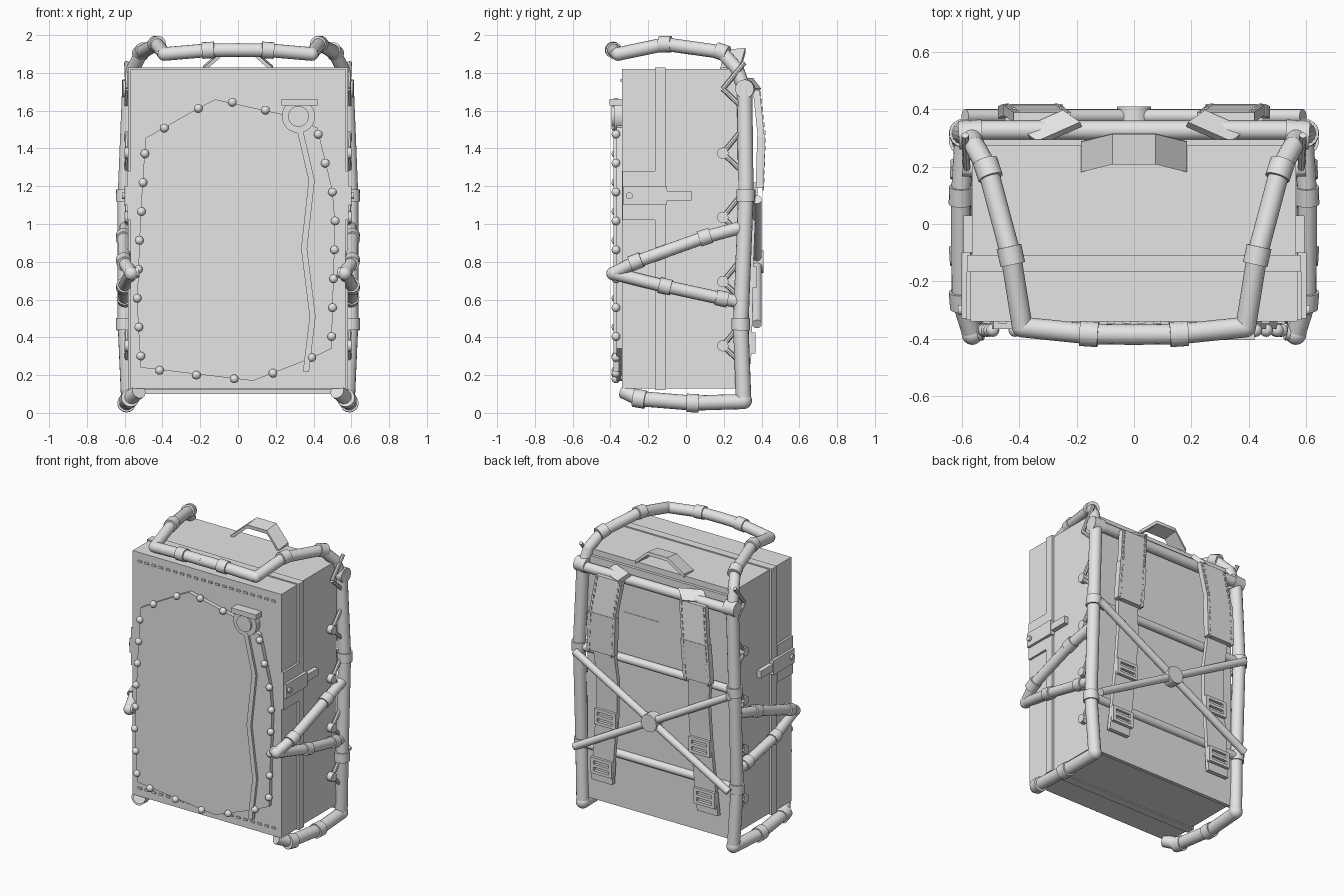
import bpy, bmesh, math
from mathutils import Vector, Matrix

if "Cube" in bpy.data.objects:
    bpy.data.objects.remove(bpy.data.objects["Cube"])

grey = bpy.data.materials.new("light_grey")
grey.diffuse_color = (0.78, 0.78, 0.78, 1)
grey.use_nodes = True
grey.node_tree.nodes["Principled BSDF"].inputs["Base Color"].default_value = grey.diffuse_color


def finish(name, bm, mirror=False):
    bmesh.ops.recalc_face_normals(bm, faces=bm.faces)
    me = bpy.data.meshes.new(name)
    bm.to_mesh(me)
    bm.free()
    me.materials.append(grey)
    me.shade_smooth()
    me.set_sharp_from_angle(angle=math.radians(35))
    ob = bpy.data.objects.new(name, me)
    bpy.context.collection.objects.link(ob)
    if mirror:
        ob.modifiers.new("mirror", 'MIRROR')
    return ob


def box(bm, x, y, z):
    """Box from (min, max) pairs."""
    c = Vector(((x[0] + x[1]) / 2, (y[0] + y[1]) / 2, (z[0] + z[1]) / 2))
    size = (x[1] - x[0], y[1] - y[0], z[1] - z[0], 1)
    bmesh.ops.create_cube(bm, size=1, matrix=Matrix.Translation(c) @ Matrix.Diagonal(size))


def rod(bm, a, b, r, sides=16):
    a, b = Vector(a), Vector(b)
    d = b - a
    m = Matrix.Translation((a + b) / 2) @ d.to_track_quat('Z', 'Y').to_matrix().to_4x4()
    bmesh.ops.create_cone(bm, cap_ends=True, segments=sides, radius1=r, radius2=r,
                          depth=d.length, matrix=m)


def ball(bm, p, r):
    bmesh.ops.create_uvsphere(bm, u_segments=16, v_segments=8, radius=r,
                              matrix=Matrix.Translation(p))


def tube(bm, pts, r, collars=()):
    """Bent pipe with rounded joints and collars on the listed points."""
    pts = [Vector(p) for p in pts]
    for a, b in zip(pts, pts[1:]):
        rod(bm, a, b, r)
    for i, p in enumerate(pts):
        if i in collars:
            d = (pts[min(i + 1, len(pts) - 1)] - pts[max(i - 1, 0)]).normalized() * 0.032
            rod(bm, p - d, p + d, r * 1.22)
        elif 0 < i < len(pts) - 1:
            ball(bm, p, r)


def ribbon(bm, pts, wide, thick):
    """Flat strip: a rectangle with half-extents wide and thick swept along pts."""
    w, t = Vector(wide), Vector(thick)
    rings = [[bm.verts.new(Vector(p) + o) for o in (w + t, t - w, -w - t, w - t)] for p in pts]
    for a, b in zip(rings, rings[1:]):
        for i in range(4):
            j = (i + 1) % 4
            bm.faces.new((a[i], a[j], b[j], b[i]))
    bm.faces.new(rings[0])
    bm.faces.new(rings[-1][::-1])


def along(pts, step, start=0.0):
    """Points evenly spaced on a polyline."""
    out, need = [], start
    for a, b in zip(pts, pts[1:]):
        a, b = Vector(a), Vector(b)
        n = (b - a).length
        while need < n:
            out.append(a.lerp(b, need / n))
            need += step
        need -= n
    return out


# Case body, closing band and back plate
bm = bmesh.new()
box(bm, (-.57, .57), (-.34, -.165), (.13, 1.82))
box(bm, (-.565, .565), (-.165, .275), (.13, 1.82))
finish("case_body", bm)
bm = bmesh.new()
box(bm, (-.582, .582), (-.165, -.108), (.122, 1.828))
finish("closing_band", bm)
bm = bmesh.new()
box(bm, (-.55, .55), (.27, .295), (.10, 1.78))
finish("back_plate", bm)
bm = bmesh.new()
box(bm, (0, .27), (.29, .298), (1.15, 1.46))
finish("back_patch", bm)

# Raised front cover with studs round its edge
edge = [(-.12, 1.66), (.24, 1.58), (.42, 1.51), (.50, 1.18), (.515, 1.0), (.495, .34),
        (.39, .29), (.08, .17), (-.515, .24), (-.535, .58), (-.515, 1.08), (-.49, 1.455),
        (-.20, 1.62)]
bm = bmesh.new()
front = [bm.verts.new((x, -.367, z)) for x, z in edge]
back = [bm.verts.new((x, -.335, z)) for x, z in edge]
bm.faces.new(front)
for i in range(len(edge)):
    j = (i + 1) % len(edge)
    bm.faces.new((front[i], front[j], back[j], back[i]))
finish("front_cover", bm)
studs = [(-.03, 1.645), (.145, 1.603), (-.39, 1.508), (-.21, 1.612), (.39, .293),
         (.185, .21), (-.02, .18), (-.22, .2), (-.415, .225)]
studs += [(x, 1.475 - i * .153) for i, x in
          enumerate((.425, .462, .5, .515, .511, .506, .501, .496))]
studs += [(x, 1.372 - i * .153) for i, x in
          enumerate((-.493, -.503, -.512, -.522, -.528, -.534, -.525, -.515))]
bm = bmesh.new()
for x, z in studs:
    ball(bm, (x, -.371, z), .023)
finish("cover_studs", bm)

# Stitched rows on the front
bm = bmesh.new()
for z in (1.76, .187):
    for i in range(20):
        x = -.513 + i * .054
        box(bm, (x - .014, x + .014), (-.347, -.339), (z - .007, z + .007))
finish("front_stitches", bm)

# Front zip strip, ring and crossbar
bm = bmesh.new()
ribbon(bm, [(.325, -.37, 1.51), (.39, -.37, 1.23), (.35, -.37, .87), (.395, -.37, .51),
            (.36, -.37, .22)], (.016, 0, 0), (0, .014, 0))
finish("zip_strip", bm)
bm = bmesh.new()
rod(bm, (.32, -.34, 1.57), (.32, -.382, 1.57), .088, 24)
rod(bm, (.32, -.34, 1.57), (.32, -.395, 1.57), .055, 24)
box(bm, (.23, .42), (-.405, -.34), (1.627, 1.662))
finish("zip_pull", bm)

# Side latches
bm = bmesh.new()
box(bm, (.56, .585), (-.335, -.165), (1.02, 1.28))
box(bm, (.57, .602), (-.33, -.10), (1.10, 1.20))
box(bm, (.56, .596), (-.10, .03), (1.125, 1.175))
rod(bm, (.58, -.30, 1.15), (.615, -.30, 1.15), .018)
finish("side_latch", bm, True)

# Rear frame uprights with collars and top end caps
bm = bmesh.new()
tube(bm, [(.572, .31, 1.74), (.596, .317, 1.15), (.596, .29, .47), (.578, .305, .065)],
     .041, (1, 2))
rod(bm, (.53, .315, 1.715), (.612, .31, 1.715), .05)
ball(bm, (.578, .305, .065), .045)
finish("frame_upright", bm, True)

# Frame cross bars
bm = bmesh.new()
rod(bm, (-.57, .327, 1.71), (.57, .327, 1.71), .034)
for z, y in ((1.15, .317), (.47, .30)):
    rod(bm, (-.595, y, z), (.595, y, z), .028)
finish("frame_crossbars", bm)

# Diagonal brace with a central hub
bm = bmesh.new()
for s in (-1, 1):
    rod(bm, (-.59, .376, .80 - s * .33), (.59, .376, .80 + s * .33), .025)
rod(bm, (0, .34, .80), (0, .41, .80), .06)
finish("diagonal_brace", bm)

# Bottom runners
bm = bmesh.new()
tube(bm, [(.578, .305, .06), (.59, .035, .052), (.575, -.245, .075), (.525, -.33, .115)],
     .04, (1, 2))
finish("bottom_runner", bm, True)

# Top guard rail
bm = bmesh.new()
tube(bm, [(.572, .31, 1.71), (.555, .27, 1.82), (.51, .19, 1.91), (.43, -.11, 1.952),
          (.39, -.36, 1.90), (.157, -.384, 1.92), (0, -.386, 1.921)], .036, (2, 3, 5))
finish("top_rail", bm, True)

# Side arms meeting at the front
bm = bmesh.new()
tube(bm, [(.594, .285, .98), (.605, .10, .93), (.603, -.265, .80), (.565, -.385, .738)],
     .034, (1, 2))
tube(bm, [(.594, .27, .59), (.60, .19, .605), (.603, -.11, .67), (.565, -.385, .738)],
     .034, (1, 2))
ball(bm, (.565, -.385, .738), .037)
rod(bm, (.53, -.378, .745), (.565, -.385, .738), .028)
finish("side_arm", bm, True)

# Lacing rods and eyelets on the sides
bm = bmesh.new()
for z in (1.715, 1.375, 1.035, .695, .355):
    rod(bm, (.584, .195, z), (.59, .31, z + .14), .013, 8)
    rod(bm, (.584, .195, z), (.59, .29, z - .09), .013, 8)
    if z < 1.7:
        rod(bm, (.56, .195, z), (.6, .195, z), .03, 12)
finish("side_lacing", bm, True)

# Carry handle on top
bm = bmesh.new()
ribbon(bm, [(-.185, .235, 1.82), (-.075, .262, 1.915), (.075, .262, 1.915),
            (.185, .235, 1.82)], (0, .053, .006), (0, -.001, .012))
finish("carry_handle", bm)

# Shoulder straps: fold over the bar, padded part, lower webbing
bm = bmesh.new()
ribbon(bm, [(.32, .357, 1.705), (.26, .315, 1.76)], (.075, -.033, 0), (.003, .008, .012))
finish("strap_fold", bm, True)
pad = [(.32, .372, 1.71), (.355, .398, 1.46), (.37, .390, 1.19)]
bm = bmesh.new()
ribbon(bm, pad[:2], (.10, 0, 0), (0, .018, 0))
ribbon(bm, pad[1:], (.105, 0, 0), (0, .021, 0))
finish("shoulder_pad", bm, True)
bm = bmesh.new()
for p in along(pad, .042, .02):
    for s in (-1, 1):
        x, y, z = p + Vector((s * .085, .02, 0))
        box(bm, (x - .005, x + .005), (y - .006, y + .004), (z - .012, z + .012))
finish("pad_stitches", bm, True)
bm = bmesh.new()
ribbon(bm, [(.37, .368, 1.22), (.35, .352, 1.0), (.36, .342, .76), (.385, .338, .5),
            (.405, .33, .26)], (.08, 0, 0), (0, .014, 0))
finish("lower_strap", bm, True)

# Strap buckles: frame with a centre bar
bm = bmesh.new()
for x, y, z in ((.362, .35, .72), (.395, .342, .37)):
    for dz in (-.045, 0, .045):
        box(bm, (x - .075, x + .075), (y, y + .025), (z + dz - .01, z + dz + .01))
    for dx in (-.07, .07):
        box(bm, (x + dx - .012, x + dx + .012), (y, y + .025), (z - .055, z + .055))
finish("strap_buckle", bm, True)
